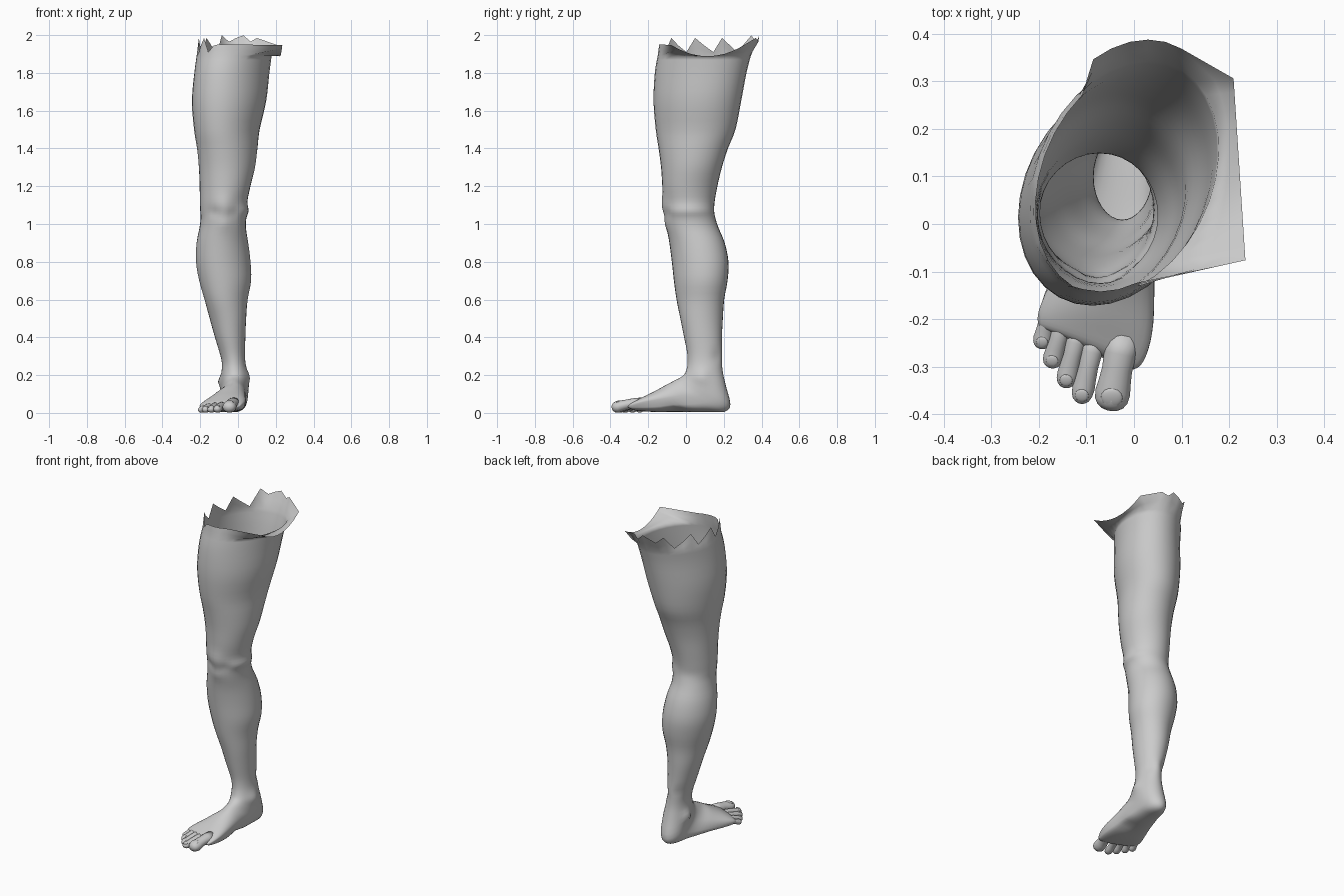
import bpy, bmesh, math
from mathutils import Vector

N = 32

# Leg sections: z, x left, x right, y front, y back, twist
LEG = [
    (1.89, -.213, .172, -.150, .343, -.05),
    (1.80, -.225, .160, -.165, .320, -.05),
    (1.65, -.240, .145, -.172, .292, -.04),
    (1.50, -.230, .112, -.160, .262, -.03),
    (1.40, -.216, .102, -.145, .222, -.02),
    (1.30, -.207, .090, -.132, .190, -.01),
    (1.20, -.203, .066, -.125, .166, 0),
    (1.12, -.202, .050, -.116, .152, 0),
    (1.07, -.200, .056, -.112, .149, 0),
    (1.03, -.198, .044, -.108, .156, 0),
    (0.98, -.204, .042, -.102, .172, 0),
    (0.90, -.219, .054, -.088, .205, -.01),
    (0.80, -.222, .066, -.075, .225, -.015),
    (0.70, -.205, .069, -.064, .220, -.015),
    (0.60, -.177, .051, -.050, .202, -.01),
    (0.50, -.150, .043, -.030, .195, 0),
    (0.40, -.122, .039, -.010, .190, 0),
    (0.32, -.098, .037, .006, .190, 0),
    (0.27, -.086, .039, .009, .190, 0),
]
# Foot sections: front y, front z, back y, back z, x left, x right, ridge shift, slant, sole flatness
FOOT = [
    (.004, .235, .195, .215, -.086, .046, 0, 0, 1),
    (-.008, .205, .212, .140, -.090, .056, 0, 0, .95),
    (-.030, .187, .235, .045, -.090, .055, 0, 0, .85),
    (-.060, .172, .205, .006, -.092, .050, 0, 0, .7),
    (-.090, .156, .120, .005, -.108, .045, .010, 0, .55),
    (-.120, .140, .030, .005, -.135, .042, .016, 0, .5),
    (-.160, .118, -.070, .005, -.165, .040, .025, .010, .5),
    (-.200, .097, -.160, .005, -.190, .037, .030, .025, .5),
    (-.232, .078, -.220, .008, -.202, .027, .030, .036, .55),
    (-.258, .060, -.254, .012, -.200, .012, .020, .042, .7),
    (-.266, .045, -.264, .020, -.185, -.005, .010, .042, 1),
]
# Bony bumps: centre, radius, push
BUMPS = [
    ((-.075, -.115, 1.10), .055, (0, -.014, 0)),
    ((-.075, -.100, 1.00), .030, (0, -.007, 0)),
    ((-.130, -.100, 1.06), .028, (.002, .008, 0)),
    ((-.020, -.100, 1.06), .028, (-.002, .008, 0)),
    ((-.092, .120, .165), .032, (-.018, 0, 0)),
    ((.055, .085, .195), .036, (.010, 0, 0)),
    ((-.055, .170, .330), .035, (.012, 0, 0)),
    ((.025, .170, .300), .035, (-.008, 0, 0)),
    ((.020, -.060, .000), .050, (-.008, 0, .012)),
]


def spline(rows, steps):
    """Smooth in-between sections."""
    out = []
    for i in range(len(rows) - 1):
        a, b, c, d = (rows[max(0, min(len(rows) - 1, i + k))] for k in (-1, 0, 1, 2))
        for s in range(steps):
            t = s / steps
            out.append([q + .5 * t * (r - p + t * (2*p - 5*q + 4*r - w + t * (3*(q - r) + w - p)))
                        for p, q, r, w in zip(a, b, c, d)])
    return out + [list(rows[-1])]


def section(row):
    yf, zf, yb, zb, xl, xr, shift, slant, flat = row
    pts = []
    for i in range(N):
        a = 2 * math.pi * i / N
        u, v = math.cos(a), math.sin(a)
        if v < 0:
            v = -abs(v) ** flat
        k = v if flat > .99 else max(v, 0)
        p = Vector(((xl + xr) / 2 + u * (xr - xl) / 2 + shift * k,
                    (yf + yb) / 2 + v * (yf - yb) / 2 - slant * u,
                    max((zf + zb) / 2 + v * (zf - zb) / 2, .004)))
        move = Vector()
        for c, r, push in BUMPS:
            move += Vector(push) * math.exp(-((p - Vector(c)).length / r) ** 2)
        pts.append(p + move)
    return pts


def torn_rim(base):
    """Ragged upper edge with a flap flaring out on the inner side."""
    rim, mid = [], []
    for i, p in enumerate(base):
        a = 2 * math.pi * i / N
        u, v = math.cos(a), math.sin(a)
        q = p.copy()
        if u > .42:                                   # inner flap
            q.x = .222 + .015 * v
            q.y = .115 - .23 * v
            q.z = 1.888 + .085 * v * v
        elif v < -.75:                                # raised back
            q.y += .045
            q.z = 1.975 + (.024, -.01, .01)[i % 3]
        elif u > -.3:                                 # even front
            q.y += .008
            q.z = 1.95
        else:                                         # teeth on the outer side
            q.x += .012
            q.z = 1.945 + (.04, .0, -.035)[i % 3]
        rim.append(q)
        m = p.lerp(q, .5)
        if u > .42:
            m.z = min(m.z, p.z + .02)
        mid.append(m)
    return rim, mid


def loft(name, rings, cap_start=False, cap_end=True):
    bm = bmesh.new()
    vs = [[bm.verts.new(p) for p in r] for r in rings]
    n = len(rings[0])
    for a, b in zip(vs, vs[1:]):
        for i in range(n):
            j = (i + 1) % n
            bm.faces.new((a[i], b[i], b[j], a[j]))
    if cap_start:
        bm.faces.new(vs[0])
    if cap_end:
        bm.faces.new(vs[-1][::-1])
    bmesh.ops.recalc_face_normals(bm, faces=bm.faces)
    for f in bm.faces:
        f.smooth = True
    me = bpy.data.meshes.new(name)
    bm.to_mesh(me)
    bm.free()
    ob = bpy.data.objects.new(name, me)
    bpy.context.collection.objects.link(ob)
    return ob


# Leg and foot as one skin
rows = [(y0, z, y1, z, x0, x1, s, 0, 1) for z, x0, x1, y0, y1, s in LEG] + FOOT
rings = [section(r) for r in spline(rows, 3)]
rim, mid = torn_rim(rings[0])
loft("leg_and_foot", [rim, mid] + rings)

# Toes: base x, base y, tip x, tip y, radius
TOES = [
    (-.022, -.235, -.052, -.393, .037),
    (-.080, -.235, -.114, -.378, .0235),
    (-.115, -.220, -.147, -.345, .022),
    (-.146, -.200, -.177, -.303, .021),
    (-.174, -.165, -.197, -.263, .020),
]
# along the toe: position, width, height of centre above rest
TOE_PROFILE = [(0, .95, .020), (.25, .92, .018), (.45, .86, .014), (.62, .92, .007), (.76, 1.0, .001),
               (.87, .93, 0), (.94, .74, 0), (.985, .42, 0), (1, .1, 0)]
for k, (bx, by, tx, ty, r) in enumerate(TOES):
    base, tip = Vector((bx, by, 0)), Vector((tx, ty, 0))
    d = (tip - base).normalized()
    side = Vector((-d.y, d.x, 0))
    rings = []
    for t, w, h in TOE_PROFILE:
        c = base.lerp(tip, t) + Vector((0, 0, r * .85 + h))
        rings.append([c + side * (r * w * math.cos(a)) + Vector((0, 0, .85 * r * w * math.sin(a)))
                      for a in (2 * math.pi * i / 16 for i in range(16))])
    loft(f"toe_{k + 1}", rings, True)

    # Toenail
    bpy.ops.mesh.primitive_uv_sphere_add(segments=14, ring_count=8, radius=1)
    nail = bpy.context.object
    nail.name = f"toenail_{k + 1}"
    nail.scale = (r * .62, r * .6, r * .2)
    nail.location = tip - d * r * .75 + Vector((0, 0, r * 1.5))
    nail.rotation_euler = (math.radians(22), 0, math.atan2(d.x, -d.y))
    bpy.ops.object.shade_smooth()
